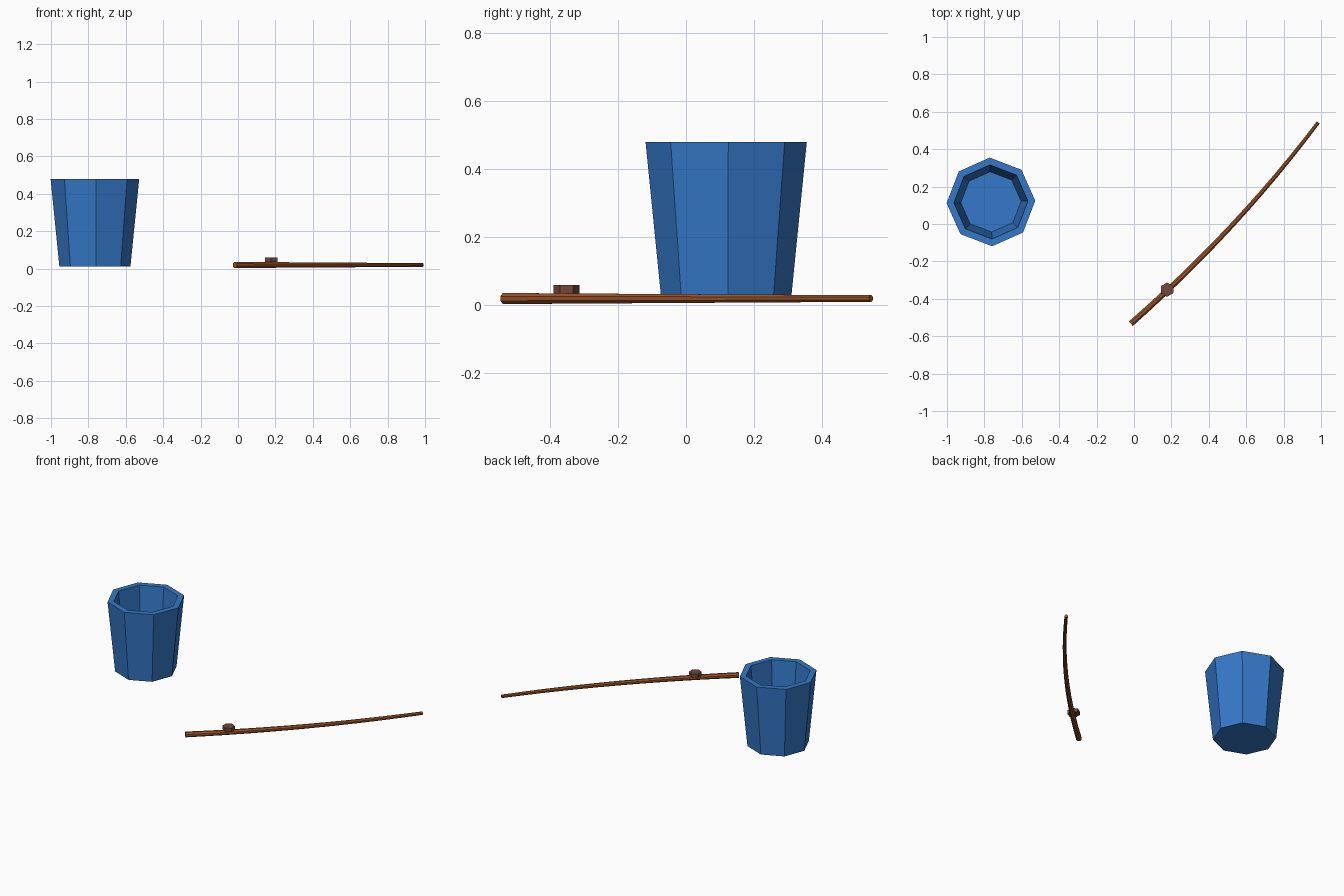
import bpy, bmesh
from math import cos, sin, pi, radians
from mathutils import Vector

if "Cube" in bpy.data.objects:
    bpy.data.objects.remove(bpy.data.objects["Cube"])


def material(name, rgb):
    m = bpy.data.materials.new(name)
    m.diffuse_color = (*rgb, 1)
    m.use_nodes = True
    m.node_tree.nodes["Principled BSDF"].inputs["Base Color"].default_value = m.diffuse_color
    return m


def skin_rings(name, rings, mat):
    """Join successive rings of points with quads and cap both ends."""
    bm = bmesh.new()
    loops = [[bm.verts.new(p) for p in ring] for ring in rings]
    for a, b in zip(loops, loops[1:]):
        for i in range(len(a)):
            j = (i + 1) % len(a)
            bm.faces.new((a[i], a[j], b[j], b[i]))
    bm.faces.new(loops[0][::-1])
    bm.faces.new(loops[-1])
    bmesh.ops.recalc_face_normals(bm, faces=bm.faces[:])
    me = bpy.data.meshes.new(name)
    bm.to_mesh(me)
    bm.free()
    me.materials.append(mat)
    ob = bpy.data.objects.new(name, me)
    bpy.context.collection.objects.link(ob)
    return ob


def flat_ring(x, y, z, r, n, turn):
    return [(x + r * cos(2 * pi * i / n + turn),
             y + r * sin(2 * pi * i / n + turn), z) for i in range(n)]


blue = material("blue", (0.035, 0.19, 0.58))
wood = material("wood", (0.33, 0.09, 0.022))
dark_wood = material("dark_wood", (0.17, 0.065, 0.04))

# Open octagonal bucket: up the outside, over the rim, down to the floor
profile = [(0.19, 0.01), (0.237, 0.48), (0.198, 0.48), (0.161, 0.05)]
skin_rings("bucket", [flat_ring(-0.765, 0.118, z, r, 8, radians(1.5))
                      for r, z in profile], blue)

# Bent, tapering rod lying on the ground (quadratic curve)
start, mid, end = Vector((-0.017, -0.533)), Vector((0.55, -0.035)), Vector((0.985, 0.543))
rings, steps, sides = [], 12, 8
for k in range(steps + 1):
    t = k / steps
    p = start * (1 - t) ** 2 + mid * (2 * t * (1 - t)) + end * t * t
    d = ((mid - start) * (1 - t) + (end - mid) * t).normalized()
    r = 0.0175 + (0.0105 - 0.0175) * t
    ring = []
    for i in range(sides):
        a = 2 * pi * (i + 0.5) / sides
        ring.append((p.x - d.y * r * cos(a), p.y + d.x * r * cos(a), 0.0195 + r * sin(a)))
    rings.append(ring)
skin_rings("rod", rings, wood)

# Small hexagonal reel on the rod
skin_rings("reel", [flat_ring(0.177, -0.351, z, 0.038, 6, pi / 6)
                    for z in (0.035, 0.059)], dark_wood)
